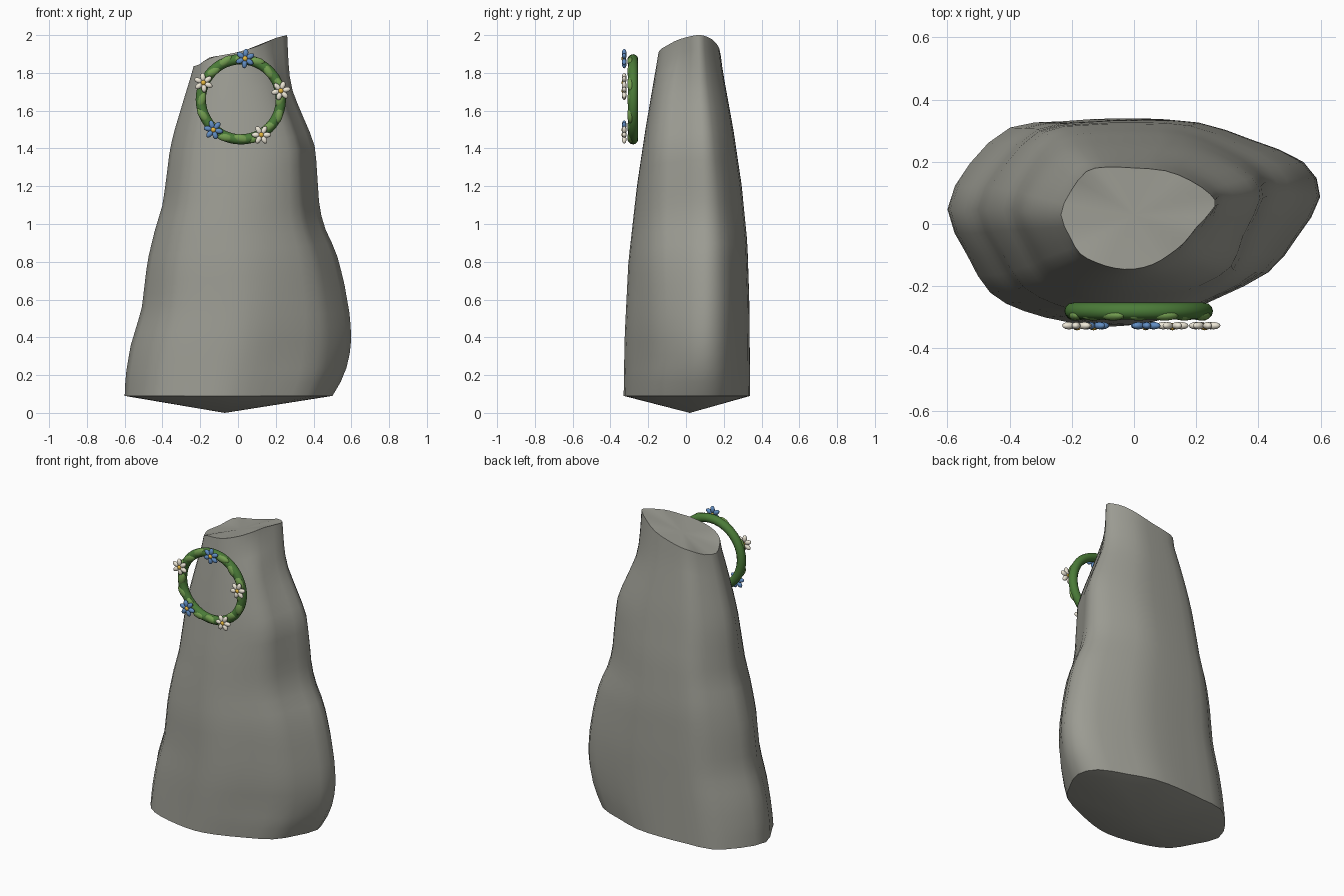
import bpy, bmesh, math
from mathutils import Matrix, Vector

if "Cube" in bpy.data.objects:
    bpy.data.objects.remove(bpy.data.objects["Cube"])


def material(name, rgb):
    m = bpy.data.materials.new(name)
    m.diffuse_color = (*rgb, 1)
    m.use_nodes = True
    m.node_tree.nodes["Principled BSDF"].inputs["Base Color"].default_value = m.diffuse_color
    return m


STONE = material("stone_grey", (.33, .33, .29))
VINE = material("vine_green", (.07, .2, .04))
LEAF = material("leaf_green", (.17, .34, .08))
BLUE = material("petal_blue", (.12, .27, .55))
CREAM = material("petal_cream", (.85, .8, .68))
GOLD = material("flower_gold", (.8, .48, .05))


def finish(bm, name, mat, angle=40):
    bmesh.ops.recalc_face_normals(bm, faces=bm.faces)
    me = bpy.data.meshes.new(name)
    bm.to_mesh(me)
    bm.free()
    ob = bpy.data.objects.new(name, me)
    bpy.context.collection.objects.link(ob)
    me.materials.append(mat)
    bpy.ops.object.select_all(action='DESELECT')
    ob.select_set(True)
    bpy.context.view_layer.objects.active = ob
    bpy.ops.object.shade_smooth_by_angle(angle=math.radians(angle))
    return ob


def lerp(table, t):
    if t <= table[0][0]:
        return table[0][1]
    for (a, p), (b, q) in zip(table, table[1:]):
        if t <= b:
            return p + (q - p) * (t - a) / (b - a)
    return table[-1][1]


def normalised(pts):
    lo = [min(p[k] for p in pts) for k in (0, 1)]
    hi = [max(p[k] for p in pts) for k in (0, 1)]
    return [[(p[k] - lo[k]) / (hi[k] - lo[k]) for k in (0, 1)] for p in pts]


# Standing stone: base and top outlines, fitted to front and side silhouettes
BASE = [(-.6, .05), (-.53, -.1), (-.45, -.22), (-.33, -.28), (-.18, -.315), (-.03, -.33),
        (.1, -.3), (.25, -.235), (.43, -.15), (.53, -.04), (.6, .09), (.54, .21),
        (.36, .28), (.18, .335), (0, .345), (-.2, .335), (-.38, .315), (-.52, .2)]
TOP = [(-.23, .03), (-.2, -.04), (-.17, -.09), (-.12, -.12), (-.06, -.14), (0, -.145),
       (.06, -.13), (.11, -.1), (.16, -.06), (.2, -.01), (.26, .06), (.245, .1),
       (.18, .145), (.1, .175), (0, .18), (-.09, .18), (-.15, .165), (-.2, .1)]
LEFT = [(.09, -.6), (.2, -.595), (.35, -.57), (.55, -.51), (.8, -.48), (.95, -.445),
        (1.1, -.4), (1.2, -.385), (1.4, -.36), (1.5, -.335), (1.65, -.29), (1.83, -.235)]
RIGHT = [(.09, .5), (.2, .565), (.35, .6), (.5, .595), (.7, .56), (.85, .52), (1, .45),
         (1.1, .43), (1.4, .41), (1.5, .375), (1.6, .33), (1.7, .29), (1.8, .27), (2, .26)]
FRONT = [(.09, -.33), (.4, -.325), (.8, -.305), (1.2, -.26), (1.5, -.215), (1.91, -.145)]
BACK = [(.09, .34), (.6, .335), (.9, .325), (1.2, .295), (1.5, .25), (1.8, .195), (1.95, .175)]
CROWN = [(-.23, 1.835), (-.2, 1.845), (-.15, 1.88), (0, 1.91), (.1, 1.94), (.2, 1.985), (.26, 2)]
# Extra fullness of the front right corner, by height and outline point
FULL = [(.09, .02), (.3, .005), (.6, .015), (1, .035), (1.4, .045), (1.7, .035), (1.9, 0)]
SHARE = {6: .4, 7: .9, 8: 1, 9: .45}

bm = bmesh.new()
rows, nb, nt = 26, normalised(BASE), normalised(TOP)
rings = []
for r in range(rows + 1):
    t = r / rows
    ring = []
    for i, tip in enumerate(TOP):
        z = .09 + t * (lerp(CROWN, tip[0]) - .09)
        u, v = (nb[i][k] * (1 - t) + nt[i][k] * t for k in (0, 1))
        x = lerp(LEFT, z) * (1 - u) + lerp(RIGHT, z) * u
        y = lerp(FRONT, z) * (1 - v) + lerp(BACK, z) * v
        push = lerp(FULL, z) * SHARE.get(i, 0)
        ring.append(Vector((x + push, y - push * .8, z)))
    # Catmull-Rom midpoints round off the outline
    n, full = len(ring), []
    for i in range(n):
        a, b, c, d = (ring[(i + k) % n] for k in (-1, 0, 1, 2))
        full += [b, (9 * (b + c) - a - d) / 16]
    rings.append([bm.verts.new(p) for p in full])
n = len(rings[0])
for lo, hi in zip(rings, rings[1:]):
    for i in range(n):
        bm.faces.new((lo[i], lo[(i + 1) % n], hi[(i + 1) % n], hi[i]))
for ring, tip in ((rings[0], (-.07, .02, 0)), (rings[-1], (0, .03, 1.905))):
    c = bm.verts.new(tip)
    for i in range(n):
        bm.faces.new((ring[i], ring[(i + 1) % n], c))
finish(bm, "standing_stone", STONE, 48)

# Wreath ring
CX, CZ, R = .015, 1.66, .212
bpy.ops.mesh.primitive_torus_add(major_radius=R, minor_radius=.027, major_segments=48,
                                 minor_segments=12, location=(CX, -.28, CZ),
                                 rotation=(math.pi / 2, 0, 0))
vine = bpy.context.object
vine.name = "wreath_ring"
vine.data.materials.append(VINE)
bpy.ops.object.shade_smooth_by_angle(angle=math.radians(60))


def blob(bm, centre, angle, size):
    """Ellipsoid in the wreath plane, long axis at the given angle."""
    m = (Matrix.Translation(centre) @ Matrix.Rotation(-angle, 4, 'Y')
         @ Matrix.Diagonal((*size, 1)))
    bmesh.ops.create_uvsphere(bm, u_segments=12, v_segments=8, radius=1, matrix=m)


def on_circle(cx, cz, r, a, y):
    return Vector((cx + r * math.cos(a), y, cz + r * math.sin(a)))


# Leaves lying along the ring
bm = bmesh.new()
for i in range(16):
    a = math.tau * i / 16
    side = .005 if i % 2 else -.005
    blob(bm, on_circle(CX, CZ, R + side, a, -.294), a + math.pi / 2 + side * 40,
         (.046, .017, .022))
finish(bm, "wreath_leaves", LEAF, 60)

# Five flowers, spaced evenly
for f in range(5):
    a = math.radians(84 - 72 * f)
    c = on_circle(CX, CZ, .217, a, -.327)
    bm = bmesh.new()
    for k in range(6):
        p = math.tau * k / 6 + a
        blob(bm, on_circle(c.x, c.z, .029, p, c.y), p, (.023, .012, .014))
    finish(bm, f"flower_petals_{f + 1}", CREAM if f % 3 else BLUE, 60)
    bm = bmesh.new()
    blob(bm, c + Vector((0, -.003, 0)), 0, (.014, .012, .014))
    finish(bm, f"flower_centre_{f + 1}", GOLD, 60)
